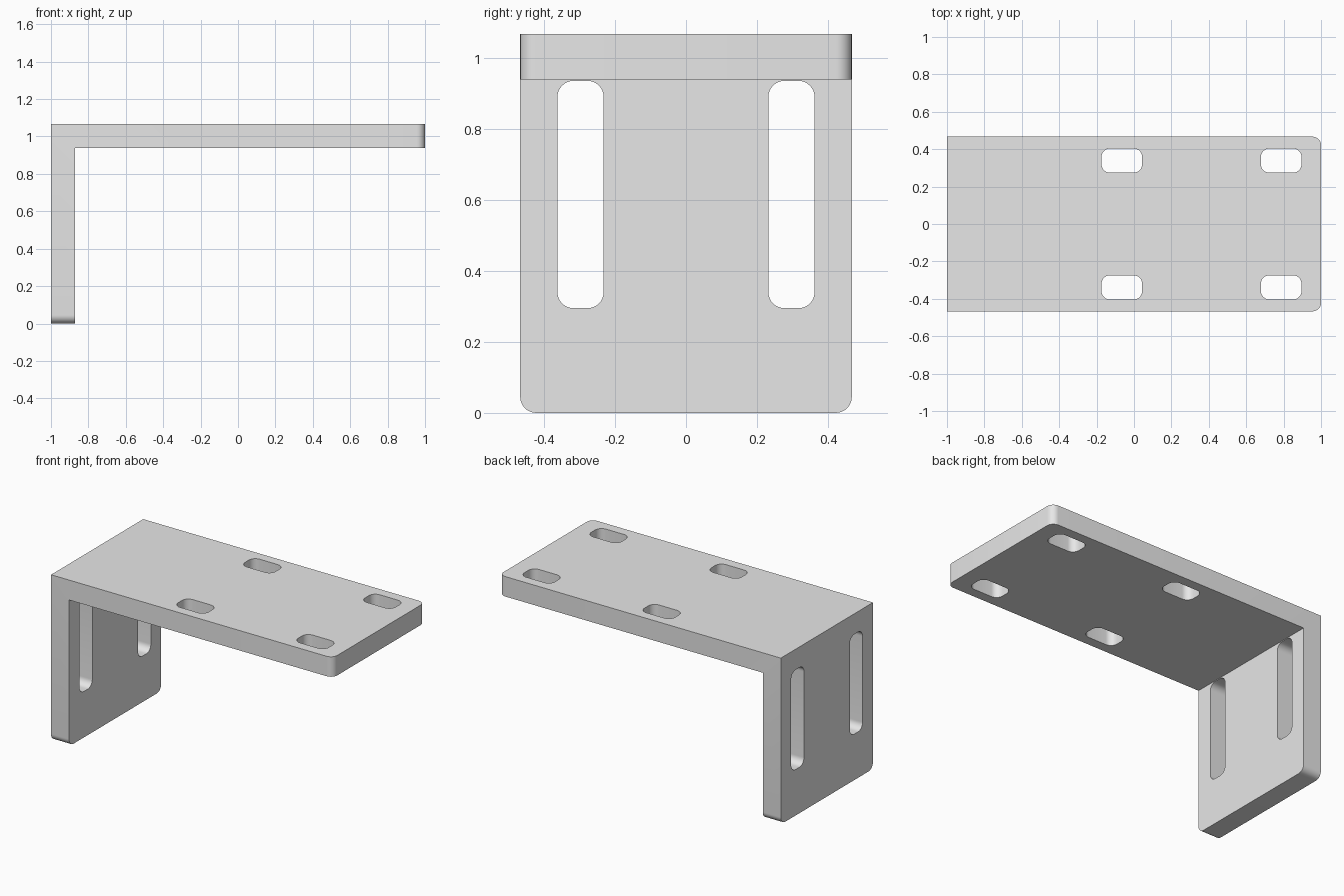
import bpy
import bmesh
from mathutils import Matrix

if "Cube" in bpy.data.objects:
    bpy.data.objects.remove(bpy.data.objects["Cube"])

HALF_WIDTH, HEIGHT, THICK, ROUND = 0.467, 1.067, 0.128, 0.045

steel = bpy.data.materials.new("plain grey metal")
steel.use_nodes = True
grey = (0.8, 0.8, 0.8, 1)
steel.diffuse_color = grey
steel.node_tree.nodes["Principled BSDF"].inputs["Base Color"].default_value = grey


def make_object(name, bm):
    bmesh.ops.recalc_face_normals(bm, faces=bm.faces)
    mesh = bpy.data.meshes.new(name)
    bm.to_mesh(mesh)
    bm.free()
    obj = bpy.data.objects.new(name, mesh)
    obj.data.materials.append(steel)
    bpy.context.collection.objects.link(obj)
    return obj


def round_edges(bm, edges):
    bmesh.ops.bevel(bm, geom=edges, offset=ROUND, offset_type='OFFSET',
                    segments=8, profile=0.5, affect='EDGES')


def slot_cutter(name, centre, size, axis):
    """Box with its four edges along the given axis rounded."""
    bm = bmesh.new()
    bmesh.ops.create_cube(bm, size=1, matrix=Matrix.LocRotScale(centre, None, size))
    along = [e for e in bm.edges
             if abs((e.verts[0].co - e.verts[1].co).normalized()[axis]) > 0.9]
    round_edges(bm, along)
    return make_object(name, bm)


# L-shaped bracket: side profile extruded across the width
profile = [(-1, 0), (THICK - 1, 0), (THICK - 1, HEIGHT - THICK),
           (1, HEIGHT - THICK), (1, HEIGHT), (-1, HEIGHT)]
bm = bmesh.new()
face = bm.faces.new([bm.verts.new((x, -HALF_WIDTH, z)) for x, z in profile])
extruded = bmesh.ops.extrude_face_region(bm, geom=[face])["geom"]
bmesh.ops.translate(bm, vec=(0, 2 * HALF_WIDTH, 0),
                    verts=[v for v in extruded if isinstance(v, bmesh.types.BMVert)])

# Rounded corners at the free ends of both plates
corners = []
for e in bm.edges:
    a, b = (v.co for v in e.verts)
    same_side = abs(a.y - b.y) < 0.01
    if same_side and (min(a.x, b.x) > 0.99 or max(a.z, b.z) < 0.01):
        corners.append(e)
round_edges(bm, corners)
bracket = make_object("angle_bracket", bm)

# Slots mirrored across the width: four in the top plate, two in the wall
cutters = []
for side in (-1, 1):
    for x in (-0.065, 0.787):
        cutters.append(slot_cutter("top_slot_cutter", (x, side * 0.339, HEIGHT),
                                   (0.217, 0.129, 0.6), 2))
    cutters.append(slot_cutter("wall_slot_cutter", (-1, side * 0.297, 0.615),
                               (0.6, 0.13, 0.64), 0))

for cutter in cutters:
    cut = bracket.modifiers.new("slot", 'BOOLEAN')
    cut.operation = 'DIFFERENCE'
    cut.solver = 'EXACT'
    cut.object = cutter

# Apply the cuts and drop the cutters
bpy.ops.object.select_all(action='DESELECT')
bpy.context.view_layer.objects.active = bracket
bracket.select_set(True)
for modifier in list(bracket.modifiers):
    bpy.ops.object.modifier_apply(modifier=modifier.name)
for cutter in cutters:
    bpy.data.objects.remove(cutter)

bpy.ops.object.shade_smooth_by_angle(angle=0.6)
